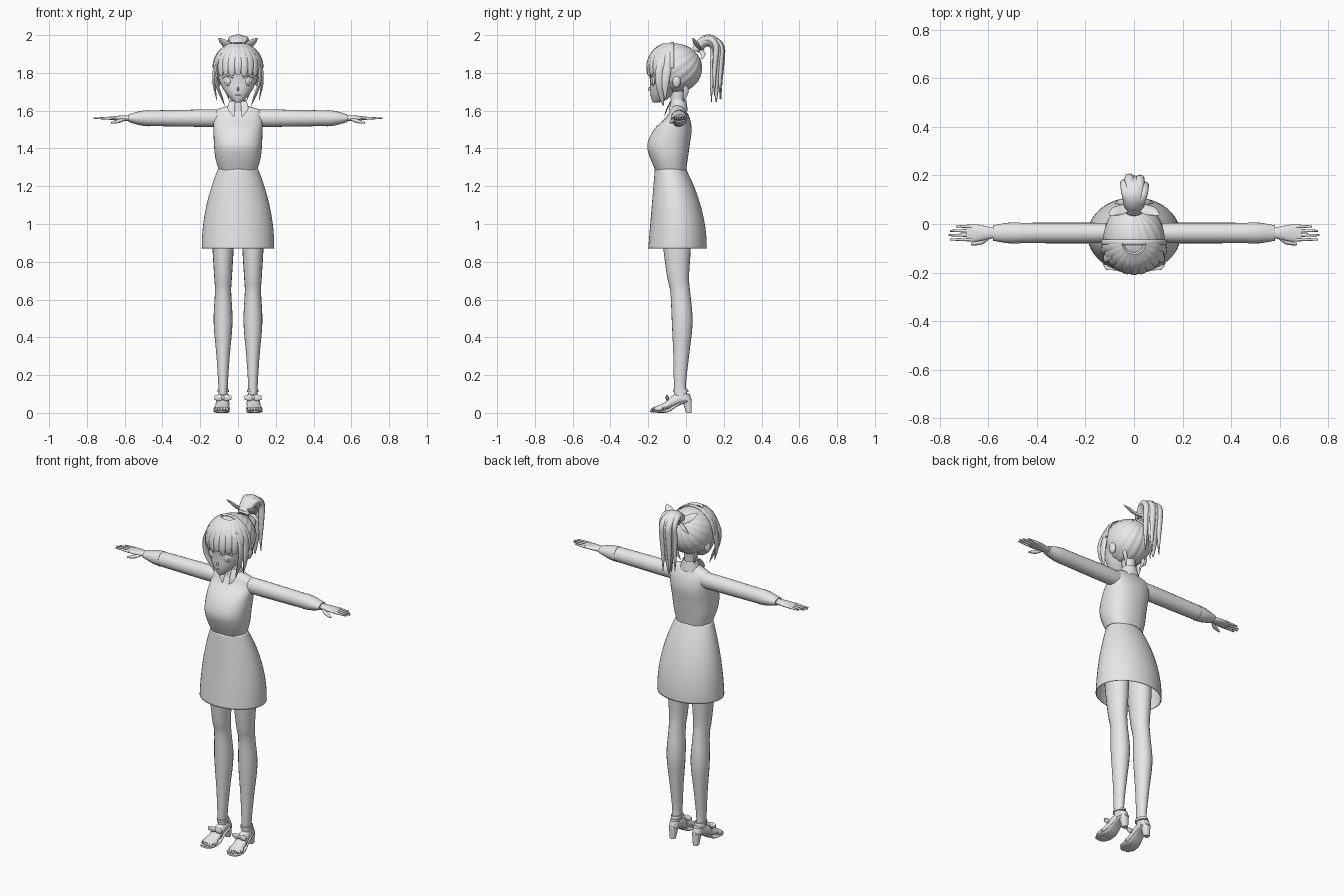
import bpy
import bmesh
from math import sin, cos, pi, atan2, sqrt, radians, copysign
from mathutils import Vector, Matrix

X, Y, Z = Matrix.Identity(3)

if "Cube" in bpy.data.objects:
    bpy.data.objects.remove(bpy.data.objects["Cube"])

tone = (.8, .8, .8, 1)
grey = bpy.data.materials.new("plain grey")
grey.use_nodes = True
grey.diffuse_color = tone
grey.node_tree.nodes["Principled BSDF"].inputs["Base Color"].default_value = tone


def finish(name, bm, mirror=False):
    """Turn a bmesh into a smooth object, optionally with a mirrored twin."""
    sides = (("left_", 1), ("right_", -1)) if mirror else (("", 1),)
    for prefix, side in sides:
        copy = bm.copy()
        bmesh.ops.scale(copy, vec=(side, 1, 1), verts=copy.verts)
        bmesh.ops.recalc_face_normals(copy, faces=copy.faces)
        mesh = bpy.data.meshes.new(prefix + name)
        copy.to_mesh(mesh)
        copy.free()
        mesh.materials.append(grey)
        for poly in mesh.polygons:
            poly.use_smooth = True
        mesh.set_sharp_from_angle(angle=radians(45))
        obj = bpy.data.objects.new(prefix + name, mesh)
        bpy.context.collection.objects.link(obj)
    bm.free()
    return obj


def spline(rows, steps=4):
    """Smooth curve through rows of any dimension."""
    rows = [Vector(row) for row in rows]
    last = len(rows) - 1
    curve = []
    for i in range(last):
        before, start, end, after = (rows[min(max(i + k, 0), last)] for k in (-1, 0, 1, 2))
        for k in range(steps):
            t = k / steps
            leave, arrive = (end - before) / 2, (after - start) / 2
            ease = t * t * (3 - 2 * t)
            curve.append(start.lerp(end, ease) + leave * (t * (1 - t) ** 2) - arrive * (t * t * (1 - t)))
    return curve + [rows[last]]


def sweep(name, rows, ref=X, axis=None, sides=20, power=2, caps=True, mirror=False):
    """Loft oval rings; each row is x, y, z, half width along ref, half depth."""
    path = spline(rows)
    bm = bmesh.new()
    rings = []
    for i, row in enumerate(path):
        ahead, behind = path[min(i + 1, len(path) - 1)], path[max(i - 1, 0)]
        tangent = axis or (Vector(ahead[:3]) - Vector(behind[:3])).normalized()
        across = (ref - tangent * ref.dot(tangent)).normalized()
        deep = tangent.cross(across)
        ring = []
        for k in range(sides):
            angle = 2 * pi * k / sides
            c, s = (copysign(abs(w) ** (2 / power), w) for w in (cos(angle), sin(angle)))
            ring.append(bm.verts.new(Vector(row[:3]) + across * c * row[3] + deep * s * row[4]))
        rings.append(ring)
    for low, high in zip(rings, rings[1:]):
        for k in range(sides):
            after = (k + 1) % sides
            bm.faces.new((low[k], low[after], high[after], high[k]))
    if caps:
        bm.faces.new(rings[0])
        bm.faces.new(rings[-1])
    return finish(name, bm, mirror)


def upright(name, rows, x=0, **options):
    """Level rings given as height, half width, front y, back y."""
    rows = [(x, (front + back) / 2, z, half, (back - front) / 2) for z, half, front, back in rows]
    return sweep(name, rows, axis=Z, **options)


def arm_part(name, rows):
    """Rings across the arm given as x, half depth, half height."""
    rows = [(x, -.037, 1.56, depth, height) for x, depth, height in rows]
    sweep(name, rows, ref=Y, axis=X, mirror=True)


def foot_part(name, rows, **options):
    """Rings along the slightly splayed foot given as y, z, half width, half height."""
    rows = [(.075 - .08 * y, y, z, width, height) for y, z, width, height in rows]
    sweep(name, rows, mirror=True, **options)


def strand(name, points, width, ref=Y, flat=.45, blunt=0, mirror=False):
    """Lock that swells in the middle and tapers to its tip."""
    rows = []
    for k, point in enumerate(points):
        t = k / (len(points) - 1)
        size = width * sin(pi * (.2 + (.79 - blunt) * t)) ** .7
        rows.append((*point, size, size * flat))
    sweep(name, rows, ref=ref, sides=12, mirror=mirror)


def blob(name, loc, size, turn=0, mirror=False):
    bm = bmesh.new()
    place = Matrix.Translation(loc) @ Matrix.Rotation(turn, 4, 'Z') @ Matrix.Diagonal((*size, 1))
    bmesh.ops.create_uvsphere(bm, u_segments=16, v_segments=10, radius=1, matrix=place)
    finish(name, bm, mirror)


# Skirt, flaring from the waist to an open hem
flare = []
for k in range(8):
    t = k / 7
    flare.append((.87 + .42 * t, .192 - .085 * t * t, .035 * t - .2, .11 - .11 * t * t))
skirt = upright("skirt", flare, sides=48, caps=False)
hem = skirt.modifiers.new("fabric", 'SOLIDIFY')
hem.thickness = .004

# Blouse, collar and sleeves
upright("blouse", [(1.28, .1, -.16, 0), (1.35, .12, -.19, .01), (1.42, .127, -.205, .02),
                   (1.5, .13, -.17, .03), (1.56, .13, -.11, .02), (1.6, .12, -.085, 0),
                   (1.63, .04, -.07, -.02)], sides=40, power=2.3)
upright("collar", [(1.6, .06, -.09, .01), (1.66, .04, -.08, 0)], sides=28, caps=False)
strand("collar_flap", [(.03, -.08, 1.65), (.035, -.1, 1.61), (.02, -.115, 1.57)], .02,
       ref=X, flat=.2, mirror=True)
arm_part("sleeve", [(.06, .035, .04), (.14, .042, .046), (.48, .042, .041)])
arm_part("cuff", [(.47, .044, .043), (.52, .042, .037), (.58, .032, .02)])

# Hands
arm_part("palm", [(.57, .02, .015), (.62, .03, .014), (.66, .036, .01), (.69, .03, .007)])
for i, finger in enumerate(("little", "ring", "middle", "index")):
    y, tip = -.01 - .018 * i, .765 - .008 * (i - 2) ** 2
    sweep(finger + "_finger", [(.67, y, 1.56, .008, .008), (tip, y, 1.56, .004, .004)],
          ref=Y, sides=10, mirror=True)
strand("thumb", [(.6, -.055, 1.555), (.63, -.074, 1.545), (.67, -.083, 1.535)], .011,
       flat=.9, blunt=.1, mirror=True)

# Legs
upright("leg", [(.07, .026, -.06, .02), (.14, .025, -.064, 0), (.3, .035, -.067, .016),
                (.48, .05, -.075, .035), (.64, .043, -.083, .022), (.72, .047, -.1, .016),
                (.87, .056, -.12, .025), (1.1, .065, -.14, .03)], x=.079, mirror=True)

# Feet and heeled sandals
foot_part("foot", [(.02, .08, .016, .014), (0, .08, .026, .026), (-.05, .07, .03, .03),
                   (-.1, .04, .036, .02), (-.17, .02, .035, .01)])
foot_part("sole", [(.03, .07, .014, .005), (0, .06, .027, .006), (-.05, .04, .03, .007),
                   (-.1, .01, .038, .008), (-.16, .008, .043, .006), (-.19, .009, .024, .005)], power=3)
upright("shoe_heel", [(0, .015, 0, .03), (.07, .024, -.02, .03)], x=.076, power=3, mirror=True)
upright("heel_cup", [(.07, .027, -.03, .03), (.1, .027, -.03, .02)], x=.076, mirror=True)
upright("ankle_strap", [(.11, .03, -.07, .014), (.125, .03, -.07, .01)], x=.078, mirror=True)
foot_part("toe_strap", [(-.15, .018, .044, .019), (-.125, .026, .042, .02)], axis=Y)
foot_part("instep_strap", [(-.09, .045, .037, .027), (-.075, .056, .035, .028)], axis=Y)
blob("shoe_bow_knot", (.08, -.1, .08), (.01, .01, .01), mirror=True)
for place, way in (("outer", 1), ("inner", -1)):
    strand(place + "_shoe_bow_loop", [(.08 + way * reach, -.1, .08) for reach in (0, .02, .045)],
           .017, ref=Z, blunt=.15, mirror=True)
for i in range(5):
    blob("toe", (.058 + i * .015, -.172 + i * i * .001, .02), (.008, .013, .008), mirror=True)

# Neck, head and face
upright("neck", [(1.58, .045, -.08, 0), (1.65, .035, -.08, -.01), (1.74, .04, -.09, 0)])
upright("head", [(1.642, .012, -.174, -.145), (1.66, .036, -.183, -.1), (1.7, .07, -.19, -.06),
                 (1.76, .1, -.19, -.02), (1.83, .11, -.195, .03), (1.9, .09, -.17, .03)], sides=36)
blob("nose", (0, -.19, 1.715), (.006, .012, .01))
blob("mouth", (0, -.186, 1.683), (.014, .005, .003))
blob("ear", (.108, -.05, 1.755), (.016, .022, .034), mirror=True)
blob("eye", (.052, -.174, 1.757), (.025, .008, .026), turn=.32, mirror=True)
blob("pupil", (.052, -.18, 1.757), (.013, .006, .018), turn=.32, mirror=True)
strand("eyelash", [(.024, -.19, 1.772), (.052, -.184, 1.786), (.084, -.163, 1.77)], .004,
       ref=Z, flat=1, mirror=True)

# Hair drawn back in ridges that meet at the ponytail root
bm = bmesh.new()
bmesh.ops.create_uvsphere(bm, u_segments=96, v_segments=28, radius=1)
tilt = Z.rotation_difference(Vector((0, .8, .65))).to_matrix()
for vert in bm.verts:
    around = atan2(vert.co.y, vert.co.x)
    ridge = 1 + .03 * (abs(cos(9 * around)) - .7) * sqrt(max(0, 1 - vert.co.z ** 2))
    spot = tilt @ vert.co * ridge
    vert.co = (spot.x * .125, spot.y * .14 - .055, spot.z * .13 + 1.825)
centres = [(face, face.calc_center_median()) for face in bm.faces]
open_front = [face for face, centre in centres if centre.y < -.1 and centre.z < 1.86]
bmesh.ops.delete(bm, geom=open_front, context='FACES')
finish("back_hair", bm)

# Fringe strands fanning from the crown
for i in range(11):
    turn = radians((i - 5) * 16)
    points = []
    for k in range(7):
        z = 1.95 - k / 6 * (.165 - i % 2 * .008)
        reach = sqrt(1 - ((z - 1.815) / .145) ** 2)
        points.append((.124 * reach * sin(turn), -.075 - .127 * reach * cos(turn), z))
    strand("fringe_strand", points, .024, ref=Vector((cos(turn), sin(turn), 0)), blunt=.12)

# Long locks framing the face
strand("front_lock", [(.09, -.13, 1.9), (.117, -.14, 1.82), (.112, -.14, 1.74),
                      (.09, -.13, 1.68), (.07, -.12, 1.625)], .021, mirror=True)
strand("side_lock", [(.105, -.09, 1.89), (.123, -.1, 1.82), (.126, -.11, 1.74),
                     (.112, -.11, 1.655)], .022, mirror=True)
strand("nape_wisp", [(.07, -.01, 1.75), (.06, 0, 1.7), (.045, -.015, 1.65)], .014, mirror=True)

# Hairband arching over the head
arch = [pi * k / 12 for k in range(13)]
sweep("hairband", [(.131 * cos(a), -.075, 1.825 + .134 * sin(a), .011, .005) for a in arch],
      ref=Y, sides=12)

# Ponytail: a thick core with loose strands following the same arc
arc = [(.05, 1.92), (.09, 1.962), (.13, 1.97), (.167, 1.93), (.165, 1.84), (.16, 1.75), (.16, 1.645)]
strand("ponytail", [(0, y, z) for y, z in arc], .05, ref=X, flat=.65)
for x, sway in ((-.04, 0), (-.02, .025), (0, -.025), (.025, .02), (.045, -.01)):
    points = []
    for k, (y, z) in enumerate(arc):
        spread = sin(pi * min(k + 1, 5) / 10)
        points.append((x * spread, y + sway * spread ** 2, z + abs(x) * k / 9))
    strand("ponytail_strand", points, .02, ref=X, flat=.8)

# Ribbon at the ponytail root
sweep("hair_tie", [(0, .058, 1.928, .036, .032), (0, .074, 1.947, .036, .032)])
strand("ribbon_loop", [(.01, .075, 1.93), (.05, .06, 1.945), (.08, .05, 1.966), (.103, .036, 1.985)],
       .026, ref=Y - Z, flat=.35, mirror=True)
strand("ribbon_tail", [(.01, .075, 1.925), (.05, .09, 1.9), (.08, .085, 1.87)], .014, mirror=True)
